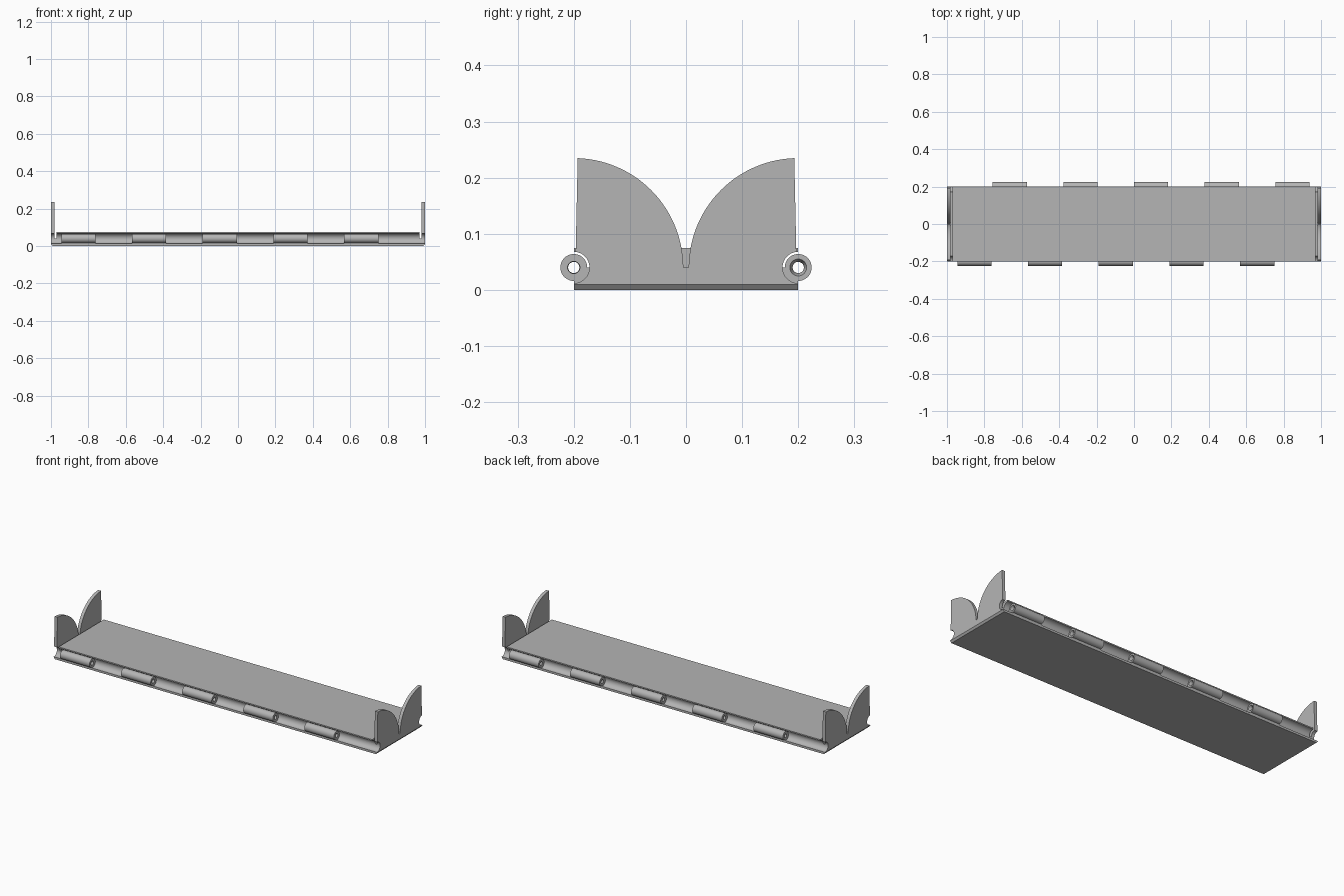
import bpy, bmesh, math

if "Cube" in bpy.data.objects:
    bpy.data.objects.remove(bpy.data.objects["Cube"])

grey = bpy.data.materials.new("grey")
grey.diffuse_color = (0.46, 0.46, 0.46, 1)
grey.use_nodes = True
grey.node_tree.nodes["Principled BSDF"].inputs["Base Color"].default_value = grey.diffuse_color

HY, HZ = 0.2, 0.04      # hinge axis
GROOVE = 0.028          # radius of the hinge clearance groove


def finish(name, bm):
    bmesh.ops.recalc_face_normals(bm, faces=bm.faces)
    me = bpy.data.meshes.new(name)
    bm.to_mesh(me)
    bm.free()
    me.materials.append(grey)
    ob = bpy.data.objects.new(name, me)
    bpy.context.collection.objects.link(ob)
    bpy.ops.object.select_all(action='DESELECT')
    ob.select_set(True)
    bpy.context.view_layer.objects.active = ob
    bpy.ops.object.shade_smooth_by_angle(angle=math.radians(30))
    return ob


def prism(name, pts, x0, x1):
    """Extrude a closed (y, z) profile along x."""
    bm = bmesh.new()
    a = [bm.verts.new((x0, y, z)) for y, z in pts]
    b = [bm.verts.new((x1, y, z)) for y, z in pts]
    bm.faces.new(a)
    bm.faces.new(b)
    for i in range(len(pts)):
        j = (i + 1) % len(pts)
        bm.faces.new((a[i], a[j], b[j], b[i]))
    return finish(name, bm)


def arc(cy, cz, r, a0, a1, n=12):
    angles = [math.radians(a0 + (a1 - a0) * i / n) for i in range(n + 1)]
    return [(cy + r * math.cos(t), cz + r * math.sin(t)) for t in angles]


def mirrored(half):
    return half + [(-y, z) for y, z in reversed(half)]


def tube(name, x0, x1, y, r_in, r_end):
    """Hinge knuckle with a through hole, countersunk on its +x end."""
    prof = [(x0, 0.024), (x1, 0.024), (x1, r_end), (x1 - 0.012, r_in), (x0, r_in)]
    bm = bmesh.new()
    n = 32
    rings = [[bm.verts.new((x, y + r * math.cos(2 * math.pi * k / n),
                            HZ + r * math.sin(2 * math.pi * k / n))) for k in range(n)]
             for x, r in prof]
    for i, ring in enumerate(rings):
        nxt = rings[(i + 1) % len(rings)]
        for k in range(n):
            m = (k + 1) % n
            bm.faces.new((ring[k], ring[m], nxt[m], nxt[k]))
    return finish(name, bm)


# Bottom plate with chamfered ends
bm = bmesh.new()
bmesh.ops.create_cube(bm, size=1)
for v in bm.verts:
    low = v.co.z < 0
    v.co = (math.copysign(0.992 if low else 1.0, v.co.x),
            math.copysign(HY, v.co.y), 0 if low else 0.01)
finish("bottom_plate", bm)

# Lower body, full length, with the lower half of the grooves
prism("lower_body", mirrored([(HY, 0.01)] + arc(HY, HZ, GROOVE, 270, 180)), -1, 1)

# Upper body, set back from the end walls
prism("upper_body", mirrored(arc(HY, HZ, GROOVE, 180, 90) + [(HY, 0.075)]), -0.97, 0.97)

# End walls: two quarter-round ears with a narrow slot between them
ear = ([(0.004, HZ)] + arc(HY, HZ, GROOVE, 180, 97, 10) + [(0.193, 0.235)]
       + arc(0.2, HZ, 0.195, 92, 178, 28))
for side, x0, x1 in (("left", -1, -0.982), ("right", 0.982, 1)):
    for end, s in (("front", -1), ("back", 1)):
        prism(f"{side}_{end}_ear", [(s * y, z) for y, z in ear], x0, x1)

# Hinge knuckles, alternating along the front and back edges
for i in range(5):
    for end, s, start in (("front", -1, -0.945), ("back", 1, -0.756)):
        x0 = start + i * 0.378
        x1 = x0 + 0.183
        tube(f"{end}_knuckle_{i + 1}", x0, x1, s * HY, 0.010, 0.011 if s < 0 else 0.015)
        web = arc(HY, HZ, 0.021, 180, 270) + arc(HY, HZ, 0.0295, 270, 180)
        prism(f"{end}_knuckle_web_{i + 1}", [(s * y, z) for y, z in web], x0, x1)
